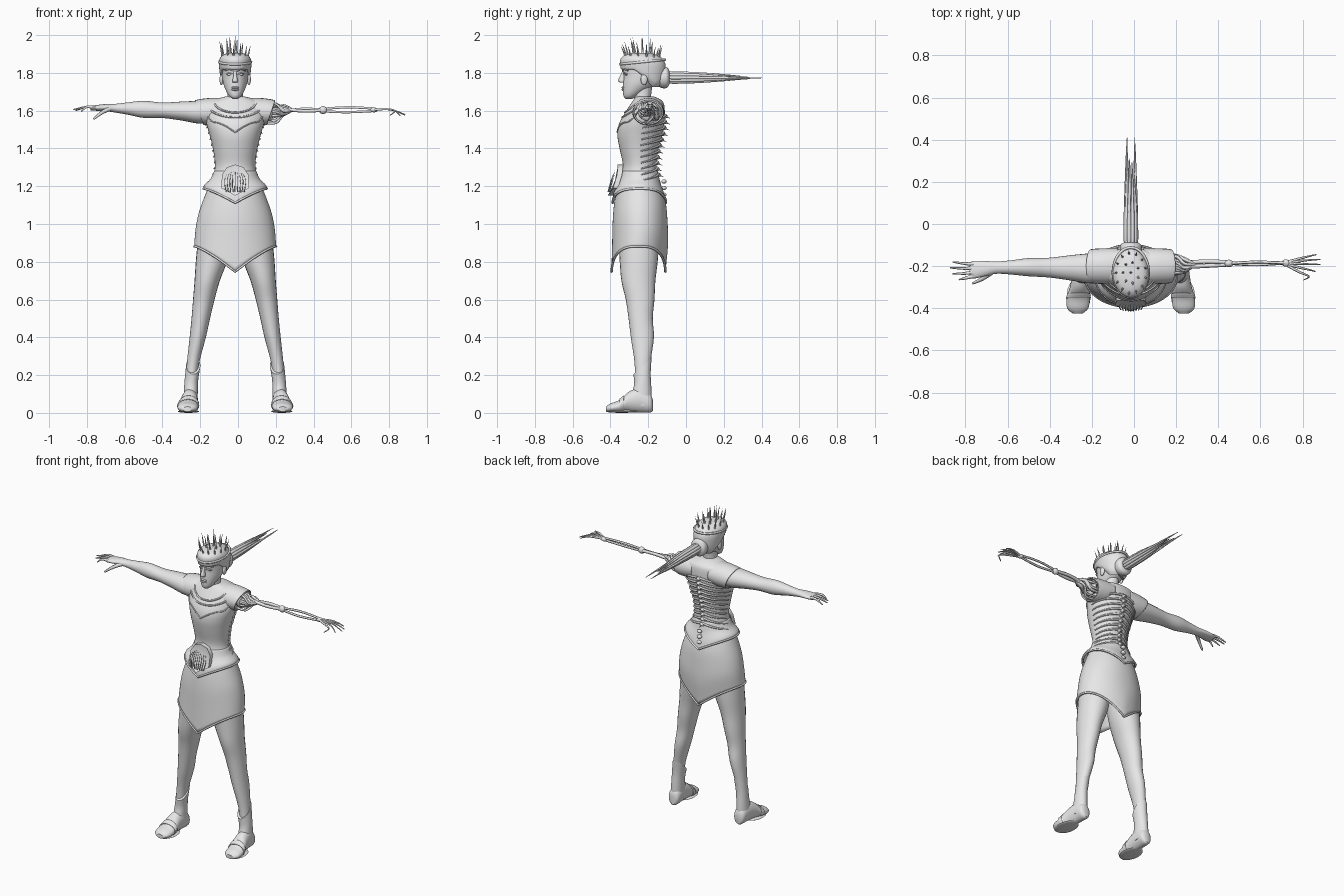
import bpy, bmesh, random
from math import sin, cos, pi, tau
from mathutils import Vector

random.seed(4)
CX = -0.015                      # body centre line
AXES = {'X': ((0, 1, 0), (0, 0, 1)), 'Y': ((1, 0, 0), (0, 0, 1)), 'Z': ((1, 0, 0), (0, 1, 0))}
made = []

cube = bpy.data.objects.get("Cube")
if cube:
    bpy.data.objects.remove(cube)

grey = bpy.data.materials.new("plain grey")
grey.use_nodes = True
grey.diffuse_color = (0.8, 0.8, 0.8, 1)
grey.node_tree.nodes["Principled BSDF"].inputs["Base Color"].default_value = grey.diffuse_color


def add(name, data, dx):
    ob = bpy.data.objects.new(name, data)
    ob.location.x = dx
    data.materials.append(grey)
    bpy.context.collection.objects.link(ob)
    made.append(ob)
    return ob


def mesh(name, bm, dx=CX):
    bmesh.ops.recalc_face_normals(bm, faces=bm.faces)
    me = bpy.data.meshes.new(name)
    bm.to_mesh(me)
    bm.free()
    return add(name, me, dx)


def spline(rows, fine):
    """Smooth curve through rows of numbers."""
    out = []
    for i in range(len(rows) - 1):
        a, b, c, d = rows[max(i - 1, 0)], rows[i], rows[i + 1], rows[min(i + 2, len(rows) - 1)]
        for k in range(fine):
            t = k / fine
            out.append(tuple(q + t / 2 * (r - p + t * (2*p - 5*q + 4*r - s + t * (3*(q - r) + s - p)))
                             for p, q, r, s in zip(a, b, c, d)))
    return out + [tuple(rows[-1])]


def sweep(name, rows, axis='Z', n=24, fine=4, side=1, warp=None, shell=0, dx=CX):
    """Skin elliptical rings given as x, y, z, radius, radius."""
    bm, rings = bmesh.new(), []
    u, v = map(Vector, AXES[axis])
    rows = spline(rows, fine)
    for j, (x, y, z, ra, rb) in enumerate(rows):
        ring = []
        for i in range(n):
            c, s = cos(tau * i / n), sin(tau * i / n)
            p = Vector((x, y, z)) + u * c * max(ra, .001) + v * s * max(rb, .001)
            if warp:
                warp(p, j / (len(rows) - 1), c, s)
            p.x *= side
            ring.append(bm.verts.new(p))
        rings.append(ring)
    for a, b in zip(rings, rings[1:]):
        for i in range(n):
            bm.faces.new((a[i], a[i - 1], b[i - 1], b[i]))
    if not shell:
        bm.faces.new(rings[0])
        bm.faces.new(rings[-1])
    ob = mesh(name, bm, dx)
    if shell:
        mod = ob.modifiers.new("thickness", 'SOLIDIFY')
        mod.thickness = shell
    return ob


def body(rows):
    """Rows of z, half width, front y, back y become sweep rows."""
    return [(0, (f + b) / 2, z, w, (b - f) / 2) for z, w, f, b in rows]


def tubes(name, paths, r, taper=lambda t: 1, closed=False, fine=4, dx=CX):
    cu = bpy.data.curves.new(name, 'CURVE')
    cu.dimensions, cu.bevel_depth, cu.bevel_resolution, cu.use_fill_caps = '3D', r, 1, True
    for path in paths:
        pts = path if closed else spline(path, fine)
        sp = cu.splines.new('POLY')
        sp.points.add(len(pts) - 1)
        sp.use_cyclic_u = closed
        for i, p in enumerate(pts):
            sp.points[i].co = (*p, 1)
            sp.points[i].radius = taper(i / (len(pts) - 1))
    return add(name, cu, dx)


def ball(name, centre, size, dx=CX):
    bm = bmesh.new()
    bmesh.ops.create_uvsphere(bm, u_segments=16, v_segments=10, radius=1)
    for v in bm.verts:
        v.co = Vector(a * b for a, b in zip(v.co, size)) + Vector(centre)
    return mesh(name, bm, dx)


def point(t):
    return 1.02 - t


def spindle(t):
    return min(1, .6 + 3 * t) * (1.02 - t) ** .6


def vee(c):
    return (1 - abs(c)) ** 1.3


# Torso
TORSO = body([(1.17, .15, -.365, -.125), (1.22, .135, -.355, -.135), (1.27, .113, -.34, -.15),
              (1.32, .107, -.335, -.155), (1.4, .118, -.352, -.145), (1.47, .135, -.363, -.125),
              (1.53, .152, -.355, -.115), (1.59, .163, -.322, -.112), (1.64, .15, -.29, -.118),
              (1.662, .1, -.275, -.14), (1.675, .05, -.265, -.17)])
sweep("torso", TORSO, n=40)
SKIN = spline(TORSO, 8)


def on_torso(angle, z, off=1.01):
    x, y, _, w, d = min(SKIN, key=lambda row: abs(row[2] - z))
    return (cos(angle) * w * off, y + sin(angle) * d * off, z)


# Corset flare, skirt and hem
def flare_warp(p, t, c, s):
    p.z -= .075 * vee(c) * t


def skirt_warp(p, t, c, s):
    p.z -= .135 * vee(c) * t * t


sweep("corset_flare", body([(1.28, .112, -.341, -.148), (1.24, .13, -.358, -.135), (1.205, .164, -.384, -.115),
                            (1.185, .167, -.39, -.105)]), n=48, warp=flare_warp, shell=.008)
sweep("skirt", body([(1.2, .14, -.365, -.13), (1.12, .172, -.38, -.107), (1.05, .195, -.388, -.098),
                     (.97, .21, -.391, -.095), (.88, .217, -.395, -.108)]), n=64, warp=skirt_warp, shell=.008)
ring = [(cos(tau * i / 64), sin(tau * i / 64)) for i in range(64)]
tubes("skirt_hem", [[(c * .217, -.251 + s * .143, .882 - .135 * vee(c)) for c, s in ring]], .006, closed=True)
tubes("flare_edge", [[(c * .168, -.247 + s * .142, 1.187 - .075 * vee(c)) for c, s in ring]], .006, closed=True)

# Belly plate with fanned ridges
def belly(x, z, out=0.0):
    return (x, -.352 - (1.31 - z) * .32 + x * x * 3 - out, z)


half = [(.045, 1.3), (.07, 1.26), (.073, 1.19)]
outline = [(0, 1.315)] + half + [(0, 1.15)] + [(-x, z) for x, z in reversed(half)]
bm = bmesh.new()
front = bm.faces.new([bm.verts.new(belly(x, z, -.015)) for x, z in outline])
ext = bmesh.ops.extrude_face_region(bm, geom=[front])['geom']
bmesh.ops.translate(bm, vec=(0, -.027, 0), verts=[g for g in ext if isinstance(g, bmesh.types.BMVert)])
face = [g for g in ext if isinstance(g, bmesh.types.BMFace)]
bmesh.ops.inset_region(bm, faces=face, thickness=.012, depth=.004)
bmesh.ops.poke(bm, faces=face)
mesh("belly_plate", bm)
tubes("belly_ridges", [[belly(.012 * k, 1.17, .016), belly(.014 * k, 1.23, .02),
                        belly(.01 * k, 1.285 - .004 * abs(k), .016)] for k in range(-4, 5)], .003, point)

# Bodice neckline and collar bands
for side in (-1, 1):
    tubes("bodice_neckline", [[on_torso(-pi / 2 + side * a, z) for a, z in
                               ((0, 1.485), (.3, 1.515), (.6, 1.535), (.95, 1.545), (1.2, 1.59))]], .004)
for drop, r in ((1.59, .075), (1.565, .095)):
    tubes("collar_band", [[on_torso(-pi / 2 + a * r * 10, drop + .04 * a * a, 1.015)
                           for a in (-1.1, -.8, -.5, -.25, 0, .25, .5, .8, 1.1)]], .005)

# Spine and ribs
levels = [1.26 + .031 * i for i in range(11)]
for side in (-1, 1):
    tubes("back_ribs", [[on_torso(pi / 2 - side * a, z + .008 - .025 * a, 1.035)
                         for a in (.05, .4, .8, 1.2, 1.5)] for z in levels], .007, lambda t: 1.05 - .6 * t)
for z in levels + [1.225, 1.19, 1.155]:
    y = on_torso(pi / 2, z)[1] if z > 1.24 else -.117
    ball("vertebra", (0, y, z), (.016, .014, .011))
tubes("spine_thorns", [[(0, on_torso(pi / 2, z)[1], z), (0, on_torso(pi / 2, z)[1] + .03, z - .012)]
                       for z in levels], .006, point)

# Shoulder caps
def cap_warp(p, t, c, s):
    p.x -= .022 * t * (1 - s)


for side in (-1, 1):
    sweep("shoulder_cap", [(.06, -.2, 1.6, .085, .066), (.12, -.2, 1.595, .085, .073), (.18, -.2, 1.592, .083, .07),
                           (.212, -.2, 1.59, .08, .065)], 'X', side=side, warp=cap_warp, shell=.008)

# Neck, head, hair
sweep("neck", [(0, -.225, 1.62, .06, .055), (0, -.23, 1.66, .042, .044), (0, -.225, 1.75, .042, .05)])
sweep("head", body([(1.662, .012, -.318, -.285), (1.675, .03, -.33, -.26), (1.7, .046, -.334, -.22),
                    (1.74, .062, -.333, -.16), (1.78, .069, -.33, -.125), (1.81, .07, -.333, -.115),
                    (1.85, .07, -.335, -.12), (1.89, .05, -.3, -.15), (1.9, .02, -.25, -.2)]), n=32)


def hair_warp(p, t, c, s):
    p.z += .1 * (1 - t) ** 2 * max(0, min(1, .6 - s))


sweep("hair", body([(1.725, .06, -.325, -.14), (1.75, .078, -.343, -.118), (1.8, .085, -.348, -.108),
                    (1.85, .085, -.346, -.11), (1.885, .068, -.32, -.135), (1.903, .035, -.275, -.18),
                    (1.906, .004, -.23, -.22)]), n=40, warp=hair_warp)
tubes("hair_band", [[(c * .084, -.23 + s * .118, 1.858 + .012 * s) for c, s in ring]], .007, closed=True)

# Face
sweep("nose", [(0, -.328, 1.81, .008, .008), (0, -.336, 1.785, .009, .013), (0, -.34, 1.757, .015, .019),
               (0, -.334, 1.748, .012, .01)], n=12)
for z in (1.722, 1.711):
    ball("lip", (0, -.332, z), (.021, .009, .006))
for side in (-1, 1):
    ball("eye", (side * .03, -.314, 1.792), (.014, .01, .007))
    tubes("eyelid", [[(side * x, y, z) for x, y, z in
                      ((.014, -.328, 1.792), (.03, -.327, 1.8), (.046, -.313, 1.793))]], .0025)
    tubes("brow", [[(side * x, y, z) for x, y, z in
                    ((.01, -.336, 1.81), (.032, -.33, 1.82), (.055, -.308, 1.812))]], .004)
    ball("ear", (side * .073, -.222, 1.765), (.01, .018, .03))

# Crown of thorns
crown = [((0, -.23, 1.89), (0, -.23, 2.0))]
for count, spread, base, tip in ((13, 1, 1.87, 1.955), (7, .55, 1.89, 1.975)):
    for i in range(count):
        c, s = cos(tau * (i + .5) / count) * spread, sin(tau * (i + .5) / count) * spread
        crown.append(((c * .065, -.23 + s * .085, base),
                      (c * .083, -.235 + s * .11, tip + random.uniform(-.02, .02))))
tubes("crown_thorns", crown, .007, point, fine=3)

# Bun and long swept-back spikes
sweep("bun", [(0, -.15, 1.775, .045, .045), (0, -.125, 1.775, .052, .056), (0, -.1, 1.775, .05, .054),
              (0, -.088, 1.775, .034, .036)], 'Y')
strands = []
for i in range(10):
    c, s = cos(tau * i / 10), sin(tau * i / 10)
    end = .41 if i in (0, 5) else random.uniform(.18, .36)
    strands.append([(c * .024, -.1, 1.775 + s * .025), (c * .025, .08, 1.775 + s * .022),
                    (c * .018, end, 1.773 + s * .008)])
tubes("swept_spikes", strands, .012, spindle)

# Legs, boots
def cuff_warp(p, t, c, s):
    p.z += .045 * s * (1 - t)


for side in (-1, 1):
    sweep("leg", [(.1, -.25, .98, .09, .11), (.122, -.25, .82, .085, .102), (.148, -.252, .7, .067, .09),
                  (.166, -.243, .6, .057, .076), (.182, -.24, .5, .049, .064), (.198, -.231, .4, .043, .061),
                  (.222, -.23, .27, .033, .043), (.234, -.231, .15, .03, .038), (.236, -.23, .05, .03, .04)], side=side)
    sweep("boot_shaft", [(.222, -.23, .25, .038, .048), (.231, -.231, .18, .036, .044), (.235, -.235, .11, .037, .052),
                         (.237, -.235, .04, .039, .055)], side=side, warp=cuff_warp)
    sweep("foot", [(.236, -.176, .04, .018, .03), (.236, -.19, .052, .036, .05), (.238, -.24, .066, .041, .064),
                   (.243, -.3, .058, .046, .056), (.249, -.35, .035, .055, .034), (.252, -.4, .026, .05, .024),
                   (.252, -.424, .02, .024, .013)], 'Y', side=side)
    sweep("toe_strap", [(.246, -.33, .046, .055, .046), (.249, -.352, .037, .059, .037)], 'Y', side=side, shell=.006)
    ball("sole", (side * .247, -.34, .008), (.057, .085, .008))

# Right arm and hand
sweep("right_arm", [(-.12, -.2, 1.6, .07, .06), (-.2, -.21, 1.592, .072, .061), (-.3, -.208, 1.598, .06, .05),
                    (-.4, -.207, 1.602, .047, .041), (-.5, -.205, 1.607, .043, .045), (-.58, -.206, 1.611, .034, .033),
                    (-.65, -.207, 1.613, .029, .023), (-.7, -.211, 1.616, .035, .019), (-.76, -.217, 1.614, .042, .014),
                    (-.78, -.217, 1.612, .034, .01)], 'X', dx=0)
tubes("right_fingers", [[(-.75, -.19 - .018 * k, 1.614), (-.8, -.188 - .023 * k, 1.62), (x, -.18 - .028 * k, z)]
                        for k, (x, z) in enumerate(((-.86, 1.6), (-.872, 1.606), (-.86, 1.604), (-.83, 1.595)))],
      .01, lambda t: 1.1 - .8 * t, dx=0)
tubes("right_thumb", [[(-.68, -.23, 1.61), (-.72, -.26, 1.59), (-.765, -.282, 1.556)]], .013,
      lambda t: 1.1 - .7 * t, dx=0)

# Left mechanical arm
cables = []
for i in range(26):
    a, r = random.uniform(0, tau), random.uniform(.02, .062)
    c, s = cos(a), sin(a)
    cables.append([(.13, -.2 + c * r, 1.597 + s * r), (.2, -.2 + c * r, 1.595 + s * r),
                   (.24, -.197 + cos(a + 1) * r * .6, 1.6 + sin(a + 1) * r * .6), (.29, -.192, 1.603)])
tubes("shoulder_cables", cables, .007, dx=0)
ball("shoulder_joint", (.17, -.2, 1.597), (.02, .055, .052), 0)
tubes("upper_arm_rods", [[(.25, -.193 + k, 1.603 - k / 2), (.35, -.188 + k, 1.603 + k / 2), (.45, -.187 + k / 2, 1.603)]
                         for k in (-.01, .01)], .01, dx=0)
ball("elbow", (.45, -.187, 1.603), (.022, .018, .021), 0)
tubes("forearm_rods", [[(.45, -.187, 1.603 + k / 2), (.58, -.187 + k / 2, 1.605 + k), (.72, -.185, 1.605 + k / 2)]
                       for k in (-.013, .013)], .007, dx=0)
ball("wrist", (.72, -.185, 1.604), (.02, .017, .013), 0)
tubes("left_fingers", [[(.71, -.186, 1.604), (.78, y * .5 - .093, 1.608), (.83, y * .8 - .037, 1.6), (x, y, z)]
                       for x, y, z in ((.865, -.145, 1.585), (.885, -.168, 1.58), (.885, -.192, 1.575),
                                       (.86, -.225, 1.572), (.805, -.265, 1.575))], .007, lambda t: 1.1 - .75 * t, dx=0)

# Smooth shading on all meshes
bpy.ops.object.select_all(action='DESELECT')
for ob in made:
    if ob.type == 'MESH':
        ob.select_set(True)
        bpy.context.view_layer.objects.active = ob
bpy.ops.object.shade_smooth_by_angle(angle=.7)
